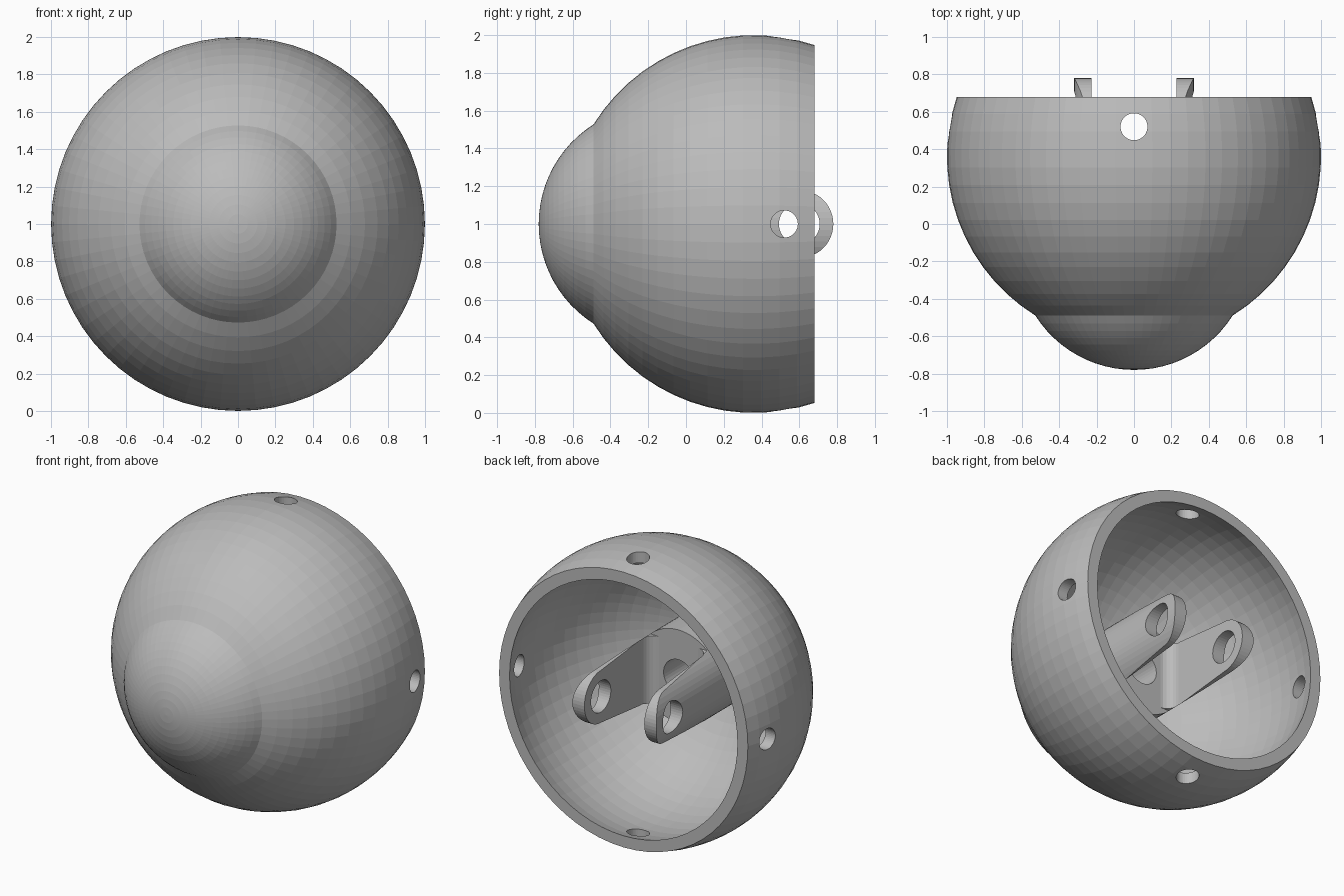
import bpy, bmesh
from math import sin, cos, pi, asin, acos, sqrt, radians
from mathutils import Matrix, Vector

if "Cube" in bpy.data.objects:
    bpy.data.objects.remove(bpy.data.objects["Cube"])

CY, CZ = 0.36, 1.0          # sphere centre
grey = bpy.data.materials.new("plain_grey")
grey.diffuse_color = (0.5, 0.5, 0.5, 1)
grey.use_nodes = True
grey.node_tree.nodes["Principled BSDF"].inputs["Base Color"].default_value = grey.diffuse_color


def make(name, bm):
    bmesh.ops.recalc_face_normals(bm, faces=bm.faces)
    me = bpy.data.meshes.new(name)
    bm.to_mesh(me)
    bm.free()
    ob = bpy.data.objects.new(name, me)
    bpy.context.collection.objects.link(ob)
    me.materials.append(grey)
    return ob


def lathe(name, profile, n=64):
    # closed (radius, y) profile spun about the y axis; ends lie on the axis
    bm = bmesh.new()
    rings = []
    for r, y in profile:
        if r < 1e-6:
            rings.append([bm.verts.new((0, y, CZ))])
        else:
            rings.append([bm.verts.new((r * cos(2 * pi * i / n), y, CZ + r * sin(2 * pi * i / n)))
                          for i in range(n)])
    for a, b in zip(rings, rings[1:]):
        for i in range(n):
            j = (i + 1) % n
            f = [a[i % len(a)], a[j % len(a)], b[j % len(b)], b[i % len(b)]]
            bm.faces.new(list(dict.fromkeys(f)))
    return make(name, bm)


def rod(name, centre, direction, r, depth, n=40):
    bm = bmesh.new()
    rot = Vector((0, 0, 1)).rotation_difference(Vector(direction)).to_matrix().to_4x4()
    bmesh.ops.create_cone(bm, cap_ends=True, segments=n, radius1=r, radius2=r, depth=depth,
                          matrix=Matrix.Translation(centre) @ rot)
    return make(name, bm)


def prism(name, pts, offset):
    # extrude a closed outline of 3D points symmetrically by +-offset
    bm = bmesh.new()
    off = Vector(offset)
    f = bm.faces.new([bm.verts.new(Vector(p) - off) for p in pts])
    ext = bmesh.ops.extrude_face_region(bm, geom=[f])
    bmesh.ops.translate(bm, vec=off * 2,
                        verts=[v for v in ext["geom"] if isinstance(v, bmesh.types.BMVert)])
    return make(name, bm)


def boolean(ob, other, op):
    m = ob.modifiers.new("bool", "BOOLEAN")
    m.object, m.operation, m.solver = other, op, "EXACT"
    bpy.context.view_layer.update()
    dg = bpy.context.evaluated_depsgraph_get()
    me = bpy.data.meshes.new_from_object(ob.evaluated_get(dg))
    ob.modifiers.clear()
    ob.data = me
    bpy.data.objects.remove(other)


# shell profile: nose cap, outer sphere, flat rim, inner sphere
RIM, RN, NC = 0.68, 0.624, -0.156
a1 = asin(0.527 / RN)
prof = [(RN * sin(a1 * i / 12), NC - RN * cos(a1 * i / 12)) for i in range(12)]
s0, s1 = asin(0.527), acos(-(RIM - CY))
prof += [(sin(t), CY - cos(t)) for t in (s0 + (s1 - s0) * i / 14 for i in range(15))]
RI = 0.925
t1 = acos(-(RIM - CY) / RI)
prof += [(RI * sin(t), CY - RI * cos(t)) for t in (t1 * (1 - i / 20) for i in range(21))]
prof[0] = (0, -0.78)
prof[-1] = (0, CY - RI)
housing = lathe("housing", prof)

# clevis post: round bar, shaped into two tapered arms with a rounded slot
BASE, PIN = 0.08, 0.60
post = rod("post", (0, 0.10, CZ), (0, 1, 0), 0.32, 1.44, 64)
arc = [(PIN + 0.18 * cos(t), 0.18 * sin(t)) for t in (-pi / 2 + pi * i / 24 for i in range(25))]
side = [(-0.9, -0.5), (BASE, -0.5), (BASE, -0.235)] + arc + [(BASE, 0.235), (BASE, 0.5), (-0.9, 0.5)]
boolean(post, prism("side_shape", [(0, y, CZ + z) for y, z in side], (0.5, 0, 0)), "INTERSECT")
F, W = 0.08, 0.228
fil = [(-W + F - F * cos(t), BASE + F - F * sin(t)) for t in (pi / 2 * i / 6 for i in range(7))]
slot = [(-W, 1.0)] + fil + [(-x, y) for x, y in reversed(fil)] + [(W, 1.0)]
boolean(post, prism("slot", [(x, y, CZ) for x, y in slot], (0, 0, 0.5)), "DIFFERENCE")

# join, then drill screw hole, pin holes and rim holes
boolean(housing, post, "UNION")
boolean(housing, rod("screw_hole", (0, -0.10, CZ), (0, 1, 0), 0.115, 0.7), "DIFFERENCE")
boolean(housing, rod("pin_hole", (0, PIN, CZ), (1, 0, 0), 0.108, 0.9), "DIFFERENCE")
for d in ((1, 0, 0), (-1, 0, 0), (0, 0, 1), (0, 0, -1)):
    c = Vector((0, 0.52, CZ)) + Vector(d) * 0.95
    boolean(housing, rod("rim_hole", c, d, 0.072, 0.4), "DIFFERENCE")
